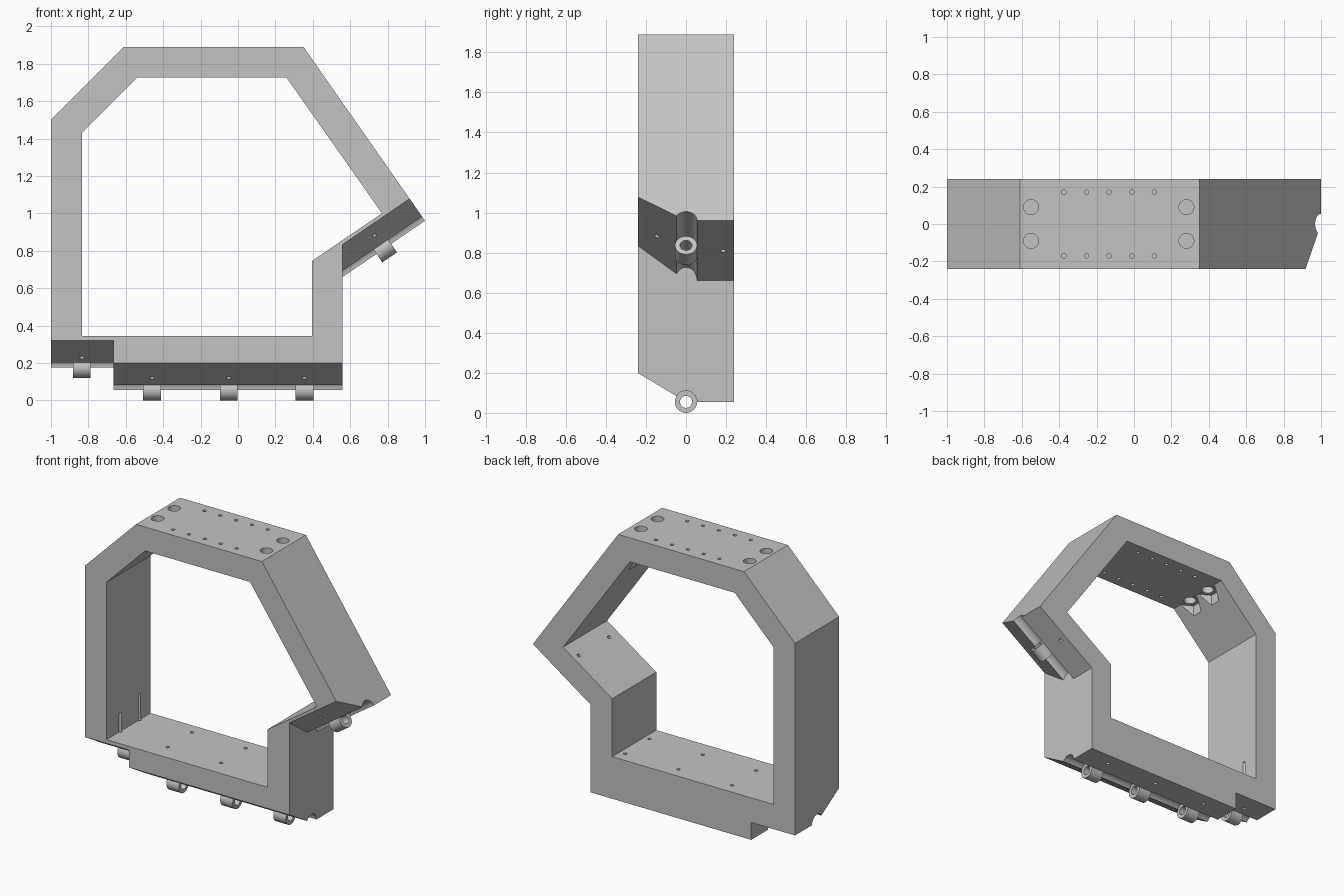
import bpy, bmesh, math
from mathutils import Vector, Matrix

cube = bpy.data.objects.get("Cube")
if cube:
    bpy.data.objects.remove(cube, do_unlink=True)

grey = bpy.data.materials.new("plain grey")
grey.use_nodes = True
grey.diffuse_color = (0.55, 0.55, 0.55, 1)
grey.node_tree.nodes["Principled BSDF"].inputs["Base Color"].default_value = grey.diffuse_color

HALF = 0.24      # half depth of the frame
PIN = 0.055      # hinge knuckle radius
SLOPE = 0.6      # rise of the front chamfer


def add_object(name, bm):
    bmesh.ops.recalc_face_normals(bm, faces=bm.faces)
    mesh = bpy.data.meshes.new(name)
    bm.to_mesh(mesh)
    bm.free()
    mesh.materials.append(grey)
    obj = bpy.data.objects.new(name, mesh)
    bpy.context.collection.objects.link(obj)
    return obj


def loft(bm, start, end):
    """Closed solid between two matching outlines."""
    a = [bm.verts.new(p) for p in start]
    b = [bm.verts.new(p) for p in end]
    bm.faces.new(a)
    bm.faces.new(b[::-1])
    for i in range(len(a)):
        j = (i + 1) % len(a)
        bm.faces.new((a[i], b[i], b[j], a[j]))


def prism(name, outline, depth):
    bm = bmesh.new()
    loft(bm, [(x, -depth, z) for x, z in outline], [(x, depth, z) for x, z in outline])
    return add_object(name, bm)


def rod(bm, p, q, radius, sides=24):
    p, q = Vector(p), Vector(q)
    turn = (q - p).to_track_quat('Z', 'Y').to_matrix().to_4x4()
    bmesh.ops.create_cone(bm, cap_ends=True, segments=sides, radius1=radius, radius2=radius,
                          depth=(q - p).length, matrix=Matrix.Translation((p + q) / 2) @ turn)


def cut(target, cutter):
    mod = target.modifiers.new("cut", 'BOOLEAN')
    mod.operation = 'DIFFERENCE'
    mod.solver = 'EXACT'
    mod.object = cutter
    bpy.context.view_layer.objects.active = target
    bpy.ops.object.modifier_apply(modifier=mod.name)
    bpy.data.objects.remove(cutter, do_unlink=True)


# Main ring-shaped frame
frame = prism("frame", [(-1, 0.175), (-1, 1.5), (-0.61, 1.89), (0.35, 1.89), (1, 0.96),
                        (0.56, 0.66), (0.56, 0.055), (-0.665, 0.055), (-0.665, 0.175)], HALF)
cut(frame, prism("opening", [(-0.835, 0.345), (-0.835, 1.43), (-0.54, 1.725), (0.26, 1.725),
                             (0.77, 1.0), (0.395, 0.745), (0.395, 0.345)], 0.4))

# Hinge edges: start, end, start skew, end overshoots, knuckle places,
# screw hole depth positions and their lengths
EDGES = [
    ("left", (-0.665, 0.175), (-1, 0.175), 0, [0.17], (-0.09, 0.12), (0.3, 0.35)),
    ("bottom", (-0.665, 0.055), (0.56, 0.055), 0, [0.205, 0.615, 1.02], (-0.11, 0.155), (0.4, 0.4)),
    ("arm", (0.56, 0.66), (1, 0.96), 0.682, [0.266], (-0.145, 0.185), (0.24, 0.24)),
]
knuckles = []
for name, p, q, skew, places, hole_y, hole_len in EDGES:
    p, q = Vector((p[0], 0, p[1])), Vector((q[0], 0, q[1]))
    along = (q - p).normalized()
    inward = Vector((-along.z, 0, along.x))
    if inward.z < 0:
        inward = -inward
    depth = Vector((0, 1, 0))

    # Chamfer and round groove, as one cross-section of (depth, inward)
    stop = math.pi - math.atan(SLOPE)
    section = [(-0.3, -0.03), (PIN, -0.03)]
    section += [(PIN * math.cos(stop * i / 16), PIN * math.sin(stop * i / 16)) for i in range(17)]
    section += [(-0.3, 0.3 * SLOPE)]
    bm = bmesh.new()
    loft(bm, [p + along * skew * n + depth * y + inward * n for y, n in section],
         [q + along * 0.1 + depth * y + inward * n for y, n in section])
    cut(frame, add_object(name + "_cutter", bm))

    # Screw holes straight through the wall
    bm = bmesh.new()
    for s in places:
        for y, length in zip(hole_y, hole_len):
            base = p + along * s + depth * y
            rod(bm, base - inward * 0.05, base + inward * length, 0.012, 16)
    cut(frame, add_object(name + "_holes", bm))

    # Hinge knuckles with bores
    for i, s in enumerate(places):
        c = p + along * s
        bm = bmesh.new()
        rod(bm, c - along * 0.0475, c + along * 0.0475, PIN, 32)
        knuckle = add_object(f"{name}_hinge_knuckle_{i + 1}", bm)
        bm = bmesh.new()
        rod(bm, c - along * 0.1, c + along * 0.1, 0.03, 32)
        cut(knuckle, add_object("bore", bm))
        knuckles.append(knuckle)

# Mounting holes in the top plate
bm = bmesh.new()
for side in (-1, 1):
    for x in (-0.55, 0.28):
        rod(bm, (x, side * 0.09, 1.6), (x, side * 0.09, 2), 0.04, 32)
    for i in range(5):
        x = -0.375 + i * 0.121
        rod(bm, (x, side * 0.17, 1.65), (x, side * 0.17, 2), 0.012, 16)
cut(frame, add_object("top_holes", bm))

# Hexagonal nut pockets sunk into the sloping inner walls
bm = bmesh.new()
for side in (-1, 1):
    for x in (-0.55, 0.28):
        hexagon = [(x + 0.075 * math.sin(a * math.pi / 3), side * 0.09 + 0.075 * math.cos(a * math.pi / 3))
                   for a in range(6)]
        loft(bm, [(u, v, 1.5) for u, v in hexagon], [(u, v, 1.724) for u, v in hexagon])
cut(frame, add_object("nut_pockets", bm))

# Smooth the round surfaces, keep the edges crisp
bpy.ops.object.select_all(action='DESELECT')
for obj in [frame] + knuckles:
    obj.select_set(True)
bpy.context.view_layer.objects.active = frame
bpy.ops.object.shade_smooth_by_angle(angle=math.radians(30))
